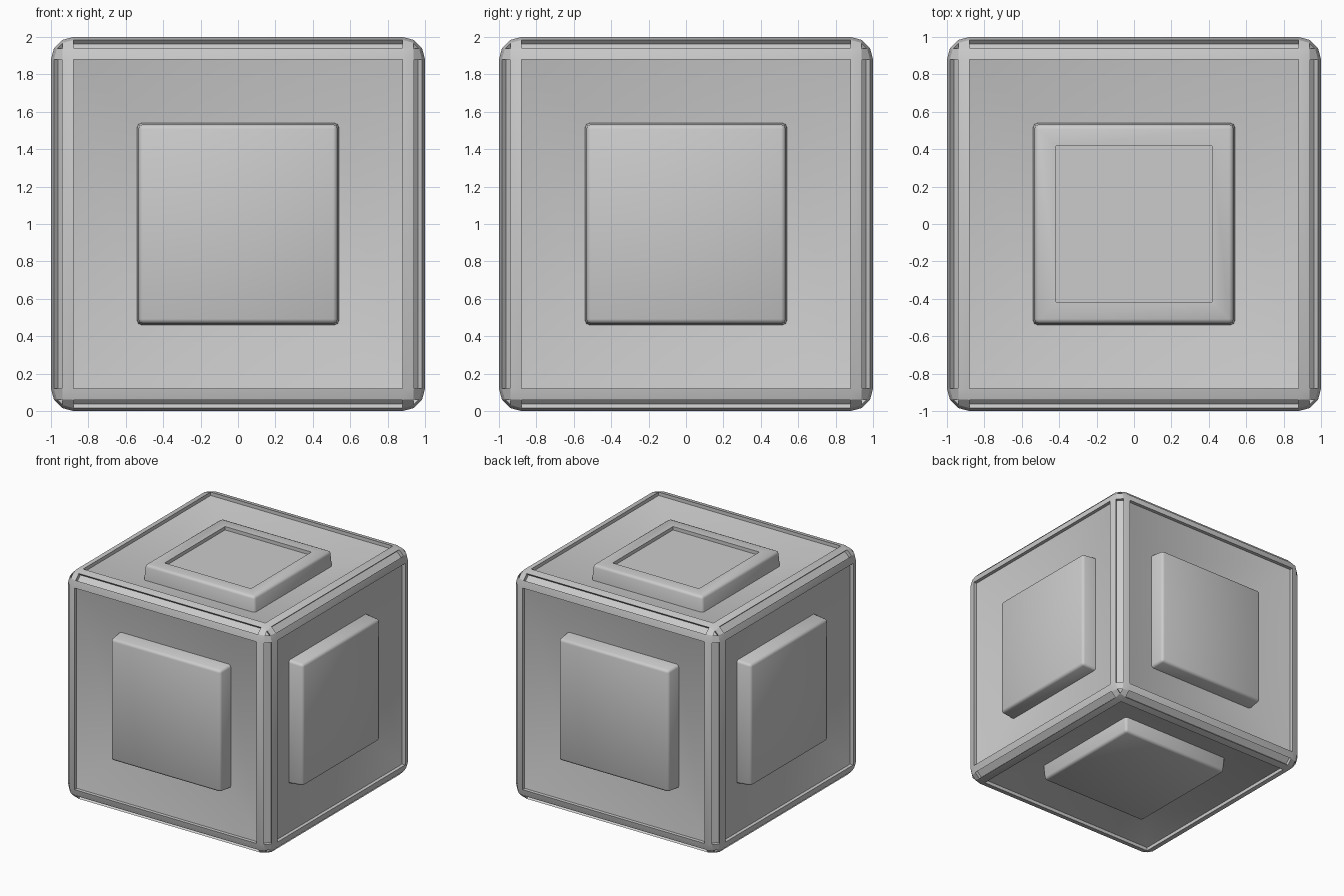
import bpy, bmesh
from math import radians, pi
from mathutils import Matrix, Vector

PANEL = 0.88      # half width of the flat face inside the rounded frame
GROOVE = 0.03     # depth of panels, edge grooves and corner pockets
BASE = 0.868      # distance from centre to the foot of each raised plate
FOOT = 0.54       # half width of a plate at its foot

old = bpy.data.objects.get("Cube")
if old:
    bpy.data.objects.remove(old)

grey = bpy.data.materials.new("plain grey")
grey.use_nodes = True
colour = (0.6, 0.6, 0.6, 1)
grey.diffuse_color = colour
grey.node_tree.nodes["Principled BSDF"].inputs["Base Color"].default_value = colour


def finish(name, bm, angle):
    bmesh.ops.recalc_face_normals(bm, faces=bm.faces)
    mesh = bpy.data.meshes.new(name)
    bm.to_mesh(mesh)
    bm.free()
    mesh.materials.append(grey)
    ob = bpy.data.objects.new(name, mesh)
    bpy.context.collection.objects.link(ob)
    bpy.ops.object.select_all(action='DESELECT')
    ob.select_set(True)
    bpy.context.view_layer.objects.active = ob
    bpy.ops.object.shade_smooth_by_angle(angle=radians(angle))
    return ob


def sink(bm, face, depth, scale=1.0):
    """Extrude one face inwards, optionally shrinking it; return the new face."""
    normal, centre = face.normal.copy(), face.calc_center_median()
    new = bmesh.ops.extrude_face_region(bm, geom=[face])["geom"]
    cap = [g for g in new if isinstance(g, bmesh.types.BMFace)][0]
    for v in cap.verts:
        v.co = centre + (v.co - centre) * scale - normal * depth
    if face.is_valid:
        bmesh.ops.delete(bm, geom=[face], context='FACES_ONLY')
    cap.normal_update()
    return cap


# Body: rounded cube, with grooved edges, pocketed corners and dished panels
bm = bmesh.new()
bmesh.ops.create_cube(bm, size=2)
bmesh.ops.bevel(bm, geom=bm.edges[:], offset=1 - PANEL, segments=3, profile=0.5,
                affect='EDGES')
bm.normal_update()
panels, grooves = [], []
for f in bm.faces:
    n = sorted(abs(c) for c in f.normal)
    if n[2] > 0.999:
        panels.append(f)
    elif f.calc_area() > 0.05 and n[2] - n[1] < 0.01:
        grooves.append(f)
    elif n[2] - n[0] < 0.01:
        grooves.append(f)
for f in grooves:
    sink(bm, f, GROOVE)
for f in panels:
    rim = sink(bm, f, GROOVE)
    sink(bm, rim, 1 - GROOVE - BASE, FOOT / PANEL)
body = finish("body", bm, 28)
body.location.z = 1


# Raised plates: one on each side, the top one with a square recess
def plate(name, turn, recess=False):
    bm = bmesh.new()
    bmesh.ops.create_cube(bm, size=2)
    for v in bm.verts:
        top = v.co.z > 0
        half = FOOT - 0.01 if top else FOOT
        v.co = Vector((v.co.x * half, v.co.y * half, 1 if top else BASE - 0.01))
    bm.normal_update()
    edges = [e for e in bm.edges if any(v.co.z > 0.99 for v in e.verts)]
    if recess:
        face = max(bm.faces, key=lambda f: f.normal.z)
        bmesh.ops.inset_individual(bm, faces=[face], thickness=FOOT - 0.01 - 0.37)
        sink(bm, face, GROOVE)
    bmesh.ops.bevel(bm, geom=edges, offset=0.022, segments=2, profile=0.5,
                    affect='EDGES')
    ob = finish(name, bm, 50)
    ob.matrix_world = Matrix.Translation((0, 0, 1)) @ turn


plate("top_plate", Matrix.Identity(4), recess=True)
plate("bottom_plate", Matrix.Rotation(pi, 4, 'X'))
for i, side in enumerate(("front", "left", "back", "right")):
    plate(side + "_plate",
          Matrix.Rotation(i * pi / 2, 4, 'Z') @ Matrix.Rotation(pi / 2, 4, 'X'))
